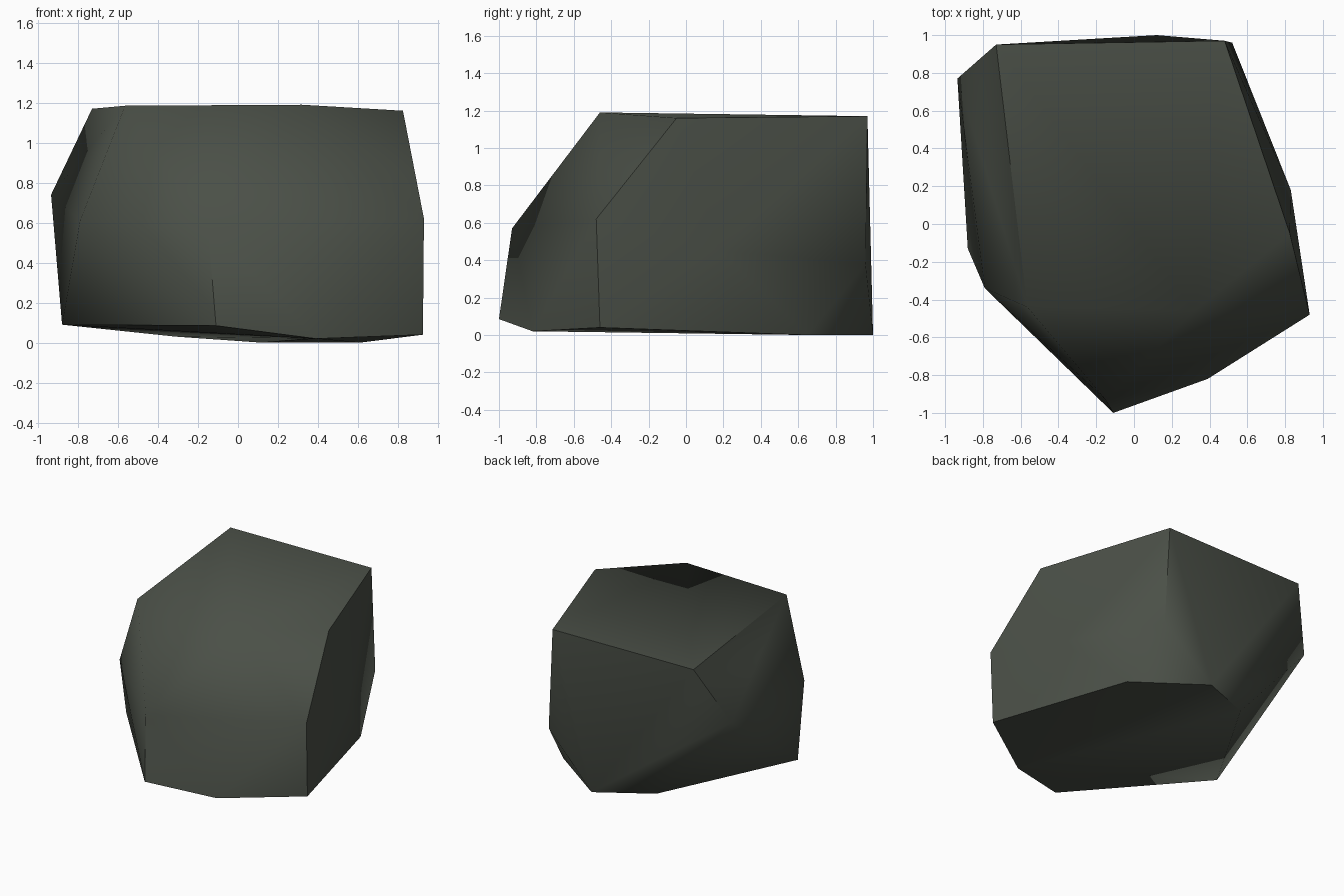
import bpy, bmesh, math

if "Cube" in bpy.data.objects:
    bpy.data.objects.remove(bpy.data.objects["Cube"])

# Corner points of the boulder; the stone is their convex hull
corners = [
    # top ring
    (-0.73, 0.95, 1.17), (0.48, 0.97, 1.17), (0.825, -0.05, 1.16),
    (0.32, -0.46, 1.19), (-0.565, -0.44, 1.185),
    # middle ring
    (-0.935, 0.77, 0.74), (0.52, 0.96, 0.38), (0.83, 0.18, 0.45),
    (0.93, -0.48, 0.62), (-0.15, -0.93, 0.57), (-0.79, -0.34, 0.61),
    # base ring
    (0.12, 1.0, 0.0), (0.61, 0.65, 0.0), (0.925, -0.46, 0.04),
    (0.39, -0.82, 0.02), (-0.11, -1.0, 0.085), (-0.88, -0.13, 0.09),
    (-0.31, 0.81, 0.03),
]

bm = bmesh.new()
for c in corners:
    bm.verts.new(c)
bmesh.ops.convex_hull(bm, input=bm.verts[:])
loose = [v for v in bm.verts if not v.link_faces]
bmesh.ops.delete(bm, geom=loose, context='VERTS')
bmesh.ops.recalc_face_normals(bm, faces=bm.faces[:])

mesh = bpy.data.meshes.new("boulder")
bm.to_mesh(mesh)
bm.free()
boulder = bpy.data.objects.new("boulder", mesh)
bpy.context.collection.objects.link(boulder)

# Single dark grey-green stone colour
stone = bpy.data.materials.new("dark stone")
stone.diffuse_color = (0.069, 0.079, 0.063, 1.0)
stone.use_nodes = True
stone.node_tree.nodes["Principled BSDF"].inputs["Base Color"].default_value = stone.diffuse_color
mesh.materials.append(stone)

# Soft shading that keeps the hardest ridges crisp
bpy.context.view_layer.objects.active = boulder
boulder.select_set(True)
bpy.ops.object.shade_smooth_by_angle(angle=math.radians(60))
